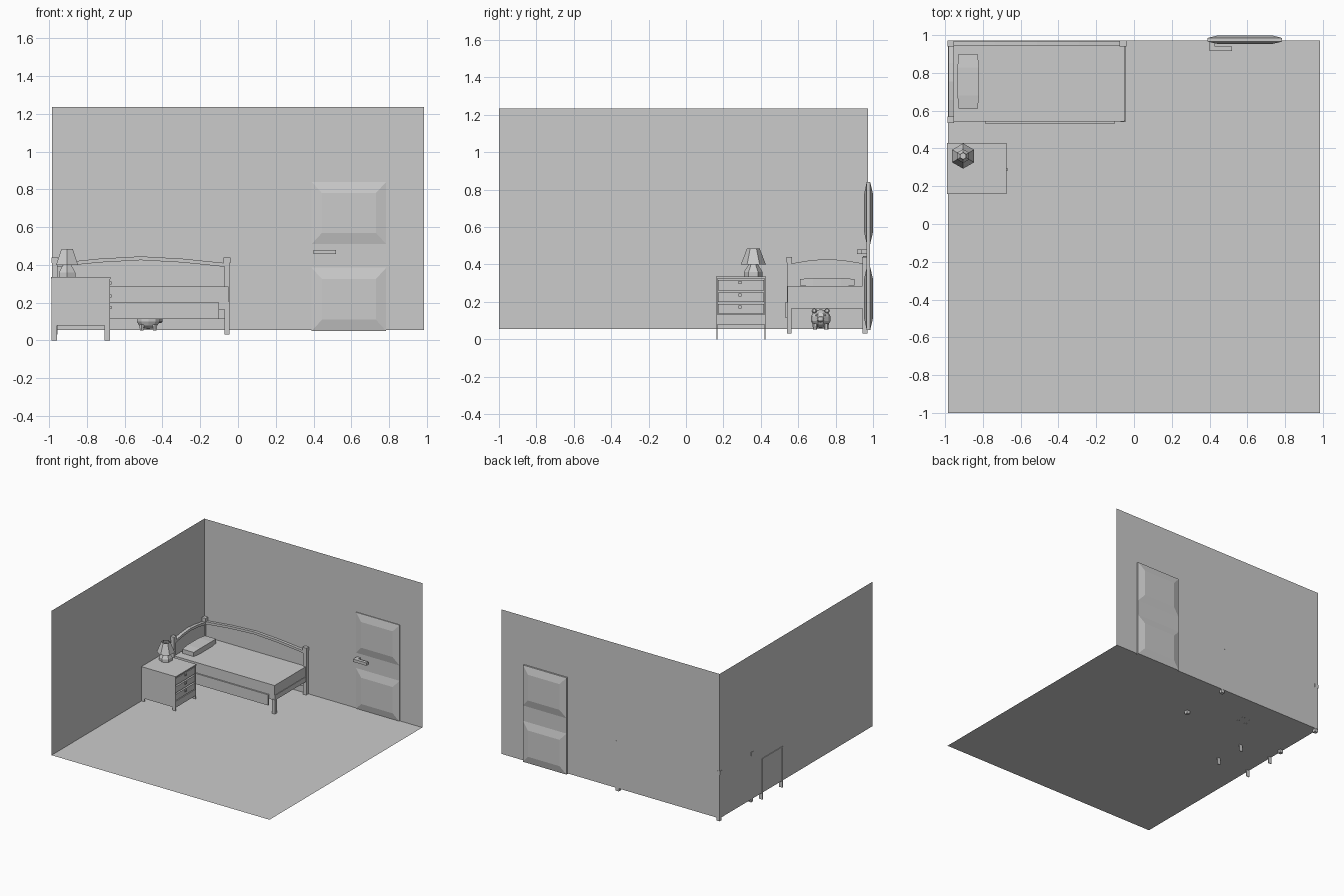
import bpy, bmesh, math
from mathutils import Vector, Matrix

if "Cube" in bpy.data.objects:
    bpy.data.objects.remove(bpy.data.objects["Cube"])

grey = bpy.data.materials.new("plain_grey")
grey.diffuse_color = (0.6, 0.6, 0.6, 1)
grey.use_nodes = True
grey.node_tree.nodes["Principled BSDF"].inputs["Base Color"].default_value = grey.diffuse_color


def finish(bm, name):
    bmesh.ops.recalc_face_normals(bm, faces=bm.faces)
    me = bpy.data.meshes.new(name)
    bm.to_mesh(me)
    bm.free()
    me.materials.append(grey)
    ob = bpy.data.objects.new(name, me)
    bpy.context.collection.objects.link(ob)
    return ob


def box(name, x0, x1, y0, y1, z0, z1):
    bm = bmesh.new()
    bmesh.ops.create_cube(bm, size=1)
    for v in bm.verts:
        v.co = Vector((x1 if v.co.x > 0 else x0, y1 if v.co.y > 0 else y0, z1 if v.co.z > 0 else z0))
    return finish(bm, name)


def plane(name, *pts):
    bm = bmesh.new()
    bm.faces.new([bm.verts.new(p) for p in pts])
    me_ob = finish(bm, name)
    return me_ob


def prism(name, pts, axis, a, b):
    """Extrude a (horizontal, z) outline from a to b along x or y."""
    bm = bmesh.new()
    place = (lambda h, z, d: (d, h, z)) if axis == 'x' else (lambda h, z, d: (h, d, z))
    f = bm.faces.new([bm.verts.new(place(h, z, a)) for h, z in pts])
    r = bmesh.ops.extrude_face_region(bm, geom=[f])
    for v in r['geom']:
        if isinstance(v, bmesh.types.BMVert):
            v.co[0 if axis == 'x' else 1] = b
    return finish(bm, name)


def lathe(name, cx, cy, rings, n=6, caps=True):
    """Stack of n-sided rings given as (radius, z)."""
    bm = bmesh.new()
    loops = [[bm.verts.new((cx + r * math.sin(2 * math.pi * i / n), cy + r * math.cos(2 * math.pi * i / n), z))
              for i in range(n)] for r, z in rings]
    for lo, hi in zip(loops, loops[1:]):
        for i in range(n):
            bm.faces.new((lo[i], lo[(i + 1) % n], hi[(i + 1) % n], hi[i]))
    if caps:
        bm.faces.new(loops[0])
        bm.faces.new(loops[-1])
    return finish(bm, name)


# Room: floor and two walls as single sheets
L, R, F, B, Z, T = -0.985, 0.985, -1.0, 0.972, 0.055, 1.235
plane("floor", (L, F, Z), (R, F, Z), (R, B, Z), (L, B, Z))
plane("back_wall", (L, B, Z), (R, B, Z), (R, B, T), (L, B, T))
plane("left_wall", (L, F, Z), (L, B, Z), (L, B, T), (L, F, T))

# Door slab with raised panels on both sides
box("door", 0.39, 0.785, 0.966, 0.985, 0.05, 0.84)
for z0, z1, label in ((0.05, 0.385, "lower"), (0.51, 0.84, "upper")):
    for y0, y1, side in ((0.966, 0.953, "front"), (0.985, 0.999, "back")):
        bm = bmesh.new()
        rings = []
        for y, dx, dz in ((y0, 0, 0), (y1, 0.055, 0.06)):
            rings.append([bm.verts.new(p) for p in ((0.39 + dx, y, z0 + dz), (0.785 - dx, y, z0 + dz),
                                                    (0.785 - dx, y, z1 - dz), (0.39 + dx, y, z1 - dz))])
        for i in range(4):
            j = (i + 1) % 4
            bm.faces.new((rings[0][i], rings[0][j], rings[1][j], rings[1][i]))
        bm.faces.new(rings[0])
        bm.faces.new(rings[1])
        finish(bm, f"door_panel_{label}_{side}")
box("door_handle_stem", 0.40, 0.43, 0.938, 0.968, 0.457, 0.48)
box("door_handle_bar", 0.40, 0.52, 0.915, 0.94, 0.457, 0.48)

# Bed posts
for nm, x, y, top in (("head_front", -0.97, 0.552, 0.41), ("head_back", -0.97, 0.957, 0.41),
                      ("foot_back", -0.058, 0.957, 0.41), ("foot_front", -0.058, 0.552, 0.17)):
    box("bed_post_" + nm, x - 0.014, x + 0.014, y - 0.013, y + 0.013, 0.03, top)
    if top > 0.3:
        box("post_cap_" + nm, x - 0.018, x + 0.018, y - 0.016, y + 0.016, 0.41, 0.44)

# Arched head panel and wall-side panel, each with a top rail
def arch(h0, h1, low, high, bottom, n=4):
    top = [(h0 + (h1 - h0) * i / n, low + (high - low) * (1 - abs(2 * i / n - 1) ** 1.5)) for i in range(n + 1)]
    if bottom is None:
        return top + [(h, z - 0.02) for h, z in reversed(top)]
    return top + [(h1, bottom), (h0, bottom)]

prism("head_panel", arch(0.56, 0.95, 0.392, 0.415, 0.165), 'x', -0.978, -0.964)
prism("head_rail", arch(0.56, 0.95, 0.405, 0.43, None), 'x', -0.982, -0.956)
prism("side_panel", arch(-0.96, -0.07, 0.392, 0.425, 0.115), 'y', 0.955, 0.966)
prism("side_rail", arch(-0.96, -0.07, 0.41, 0.445, None), 'y', 0.946, 0.969)

# Bed frame, mattress and pillow
box("foot_rail", -0.07, -0.046, 0.545, 0.965, 0.165, 0.205)
box("bed_front_rail", -0.96, -0.05, 0.543, 0.56, 0.165, 0.205)
box("bed_front_board", -0.79, -0.10, 0.532, 0.545, 0.113, 0.20)
box("mattress", -0.957, -0.05, 0.543, 0.952, 0.175, 0.285)

bm = bmesh.new()
rings = []
for y, w, z0, z1 in ((0.61, 0.05, 0.288, 0.322), (0.68, 0.057, 0.284, 0.328),
                     (0.83, 0.057, 0.284, 0.328), (0.90, 0.05, 0.288, 0.322)):
    rings.append([bm.verts.new(p) for p in ((-0.878 - w, y, z0), (-0.878 + w, y, z0),
                                            (-0.878 + w, y, z1), (-0.878 - w, y, z1))])
for a, b in zip(rings, rings[1:]):
    for i in range(4):
        bm.faces.new((a[i], a[(i + 1) % 4], b[(i + 1) % 4], b[i]))
bm.faces.new(rings[0])
bm.faces.new(rings[-1])
finish(bm, "pillow")

# Nightstand: cut-out side panels, body, drawers facing +x
side = [(-0.988, 0), (-0.958, 0), (-0.958, 0.08), (-0.706, 0.08), (-0.706, 0), (-0.677, 0), (-0.677, 0.328), (-0.988, 0.328)]
prism("nightstand_side_front", side, 'y', 0.162, 0.168)
prism("nightstand_side_back", side, 'y', 0.419, 0.425)
box("nightstand_top", -0.99, -0.675, 0.16, 0.428, 0.326, 0.336)
box("nightstand_body", -0.982, -0.695, 0.168, 0.419, 0.08, 0.327)
box("nightstand_plinth", -0.70, -0.679, 0.168, 0.419, 0.08, 0.132)
for i, (z0, z1) in enumerate(((0.262, 0.318), (0.200, 0.250), (0.138, 0.188))):
    box(f"drawer_{i + 1}", -0.70, -0.679, 0.171, 0.416, z0, z1)
    box(f"drawer_knob_{i + 1}", -0.68, -0.669, 0.28, 0.297, z1 - 0.022, z1 - 0.006)

# Lamp: six-sided base and open shade
lathe("lamp_base", -0.905, 0.36, ((0.05, 0.336), (0.05, 0.36), (0.022, 0.405), (0.018, 0.465)))
lathe("lamp_shade", -0.905, 0.36, ((0.067, 0.40), (0.034, 0.485)), caps=False)

# Toy pig under the bed, looking toward +x
def ball(name, c, s, seg=10, rng=7):
    bm = bmesh.new()
    bmesh.ops.create_uvsphere(bm, u_segments=seg, v_segments=rng, radius=1)
    bmesh.ops.transform(bm, verts=bm.verts, matrix=Matrix.Translation(c) @ Matrix.Diagonal((*s, 1)))
    finish(bm, name)

ball("toy_pig_body", (-0.475, 0.72, 0.11), (0.065, 0.054, 0.05))
ball("toy_pig_snout", (-0.412, 0.72, 0.107), (0.014, 0.02, 0.016), 8, 5)
for s in (-1, 1):
    ball(f"toy_pig_ear_{s}", (-0.435, 0.72 + s * 0.034, 0.152), (0.008, 0.015, 0.013), 6, 4)
    ball(f"toy_pig_eye_{s}", (-0.426, 0.72 + s * 0.022, 0.13), (0.006, 0.006, 0.006), 6, 4)
    for x in (-0.51, -0.44):
        lathe(f"toy_pig_leg_{s}_{x}", x, 0.72 + s * 0.03, ((0.011, 0.052), (0.014, 0.085)))
